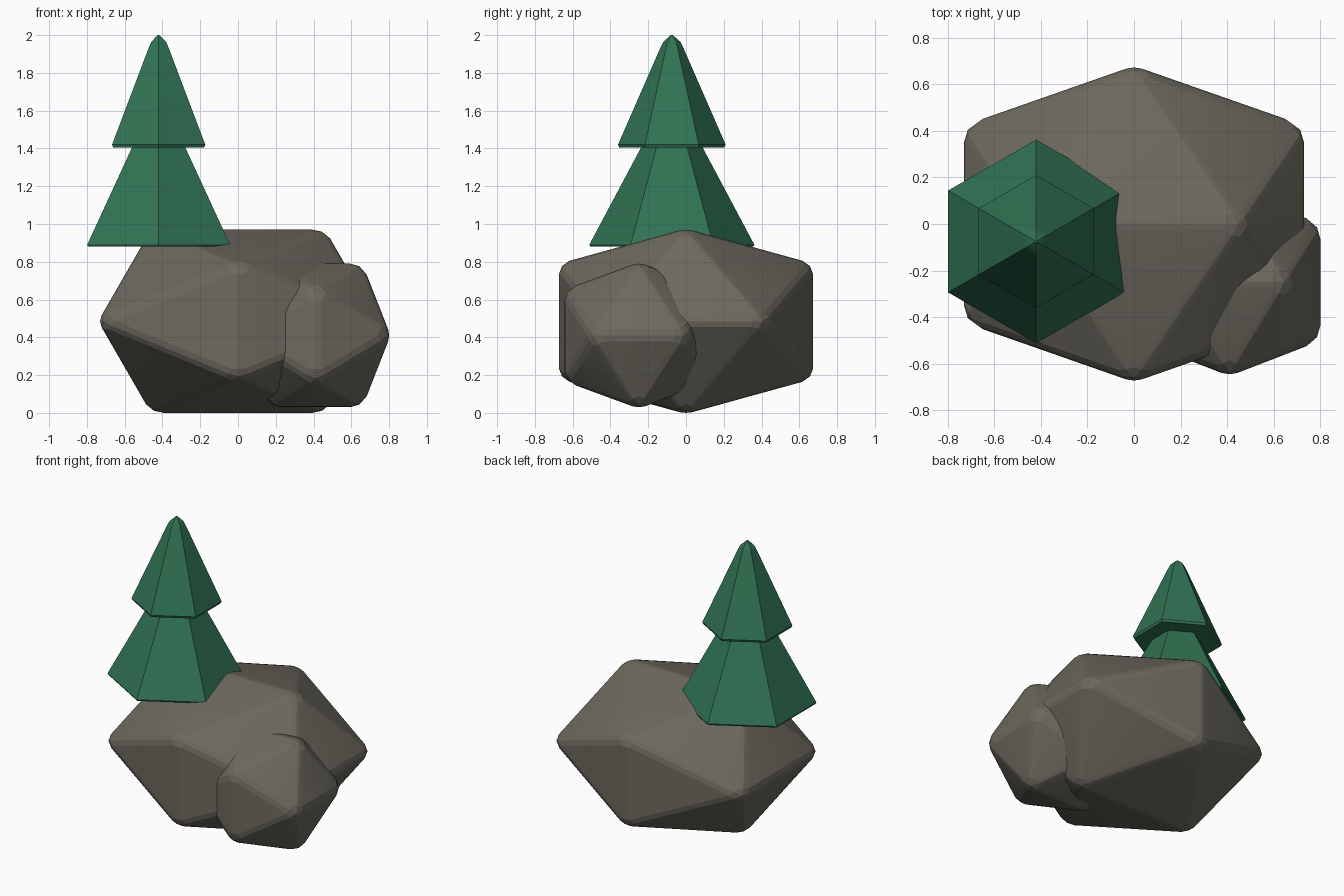
import bpy, bmesh, math
from mathutils import Vector

cube = bpy.data.objects.get("Cube")
if cube:
    bpy.data.objects.remove(cube, do_unlink=True)


def material(name, rgb):
    mat = bpy.data.materials.new(name)
    mat.use_nodes = True
    mat.diffuse_color = (*rgb, 1)
    bsdf = next(n for n in mat.node_tree.nodes if n.type == 'BSDF_PRINCIPLED')
    bsdf.inputs["Base Color"].default_value = (*rgb, 1)
    return mat


def finish(bm, name, mat, angle):
    bmesh.ops.recalc_face_normals(bm, faces=bm.faces[:])
    mesh = bpy.data.meshes.new(name)
    bm.to_mesh(mesh)
    bm.free()
    mesh.materials.append(mat)
    obj = bpy.data.objects.new(name, mesh)
    bpy.context.collection.objects.link(obj)
    bpy.ops.object.select_all(action='DESELECT')
    obj.select_set(True)
    bpy.context.view_layer.objects.active = obj
    bpy.ops.object.shade_smooth_by_angle(angle=math.radians(angle))
    return obj


def rock(name, mat, centre, half_size, bevel):
    """Twenty-sided boulder with worn edges, fitted to its half size."""
    phi = (1 + math.sqrt(5)) / 2
    bm = bmesh.new()
    for a in (-1, 1):
        for b in (-phi, phi):
            for co in ((a, 0, b), (0, b, a), (b, a, 0)):
                bm.verts.new([c * h / phi for c, h in zip(co, half_size)])
    bmesh.ops.convex_hull(bm, input=bm.verts[:])
    bmesh.ops.bevel(bm, geom=bm.edges[:], offset=bevel, segments=2,
                    profile=0.5, affect='EDGES')
    reach = [max(abs(v.co[i]) for v in bm.verts) for i in range(3)]
    for v in bm.verts:
        v.co = Vector([centre[i] + v.co[i] * half_size[i] / reach[i] for i in range(3)])
    return finish(bm, name, mat, 12)


def foliage(name, mat, centre, profile):
    """Six-sided tier from a radius and height profile."""
    bm = bmesh.new()
    rings = []
    for radius, z in profile:
        ring = []
        for i in range(6):
            a = math.radians(90 + 60 * i)
            ring.append(bm.verts.new((centre[0] + radius * math.cos(a),
                                      centre[1] + radius * math.sin(a), z)))
        rings.append(ring)
    for low, high in zip(rings, rings[1:]):
        for i in range(6):
            j = (i + 1) % 6
            bm.faces.new((low[i], low[j], high[j], high[i]))
    bm.faces.new(rings[0][::-1])
    bm.faces.new(rings[-1])
    return finish(bm, name, mat, 25)


stone = material("warm grey stone", (0.15, 0.141, 0.112))
green = material("pine green", (0.03, 0.17, 0.088))

# Boulders
rock("large_rock", stone, (0, 0, 0.485), (0.73, 0.672, 0.485), 0.035)
rock("small_rock", stone, (0.41, -0.25, 0.41), (0.39, 0.395, 0.38), 0.035)

# Tree tiers
trunk_axis = (-0.42, -0.075)
foliage("lower_foliage", green, trunk_axis,
        [(0.432, 0.88), (0.437, 0.89), (0.155, 1.42)])
foliage("upper_foliage", green, trunk_axis,
        [(0.278, 1.405), (0.285, 1.42), (0.06, 1.935), (0.045, 1.965), (0.005, 2.0)])
